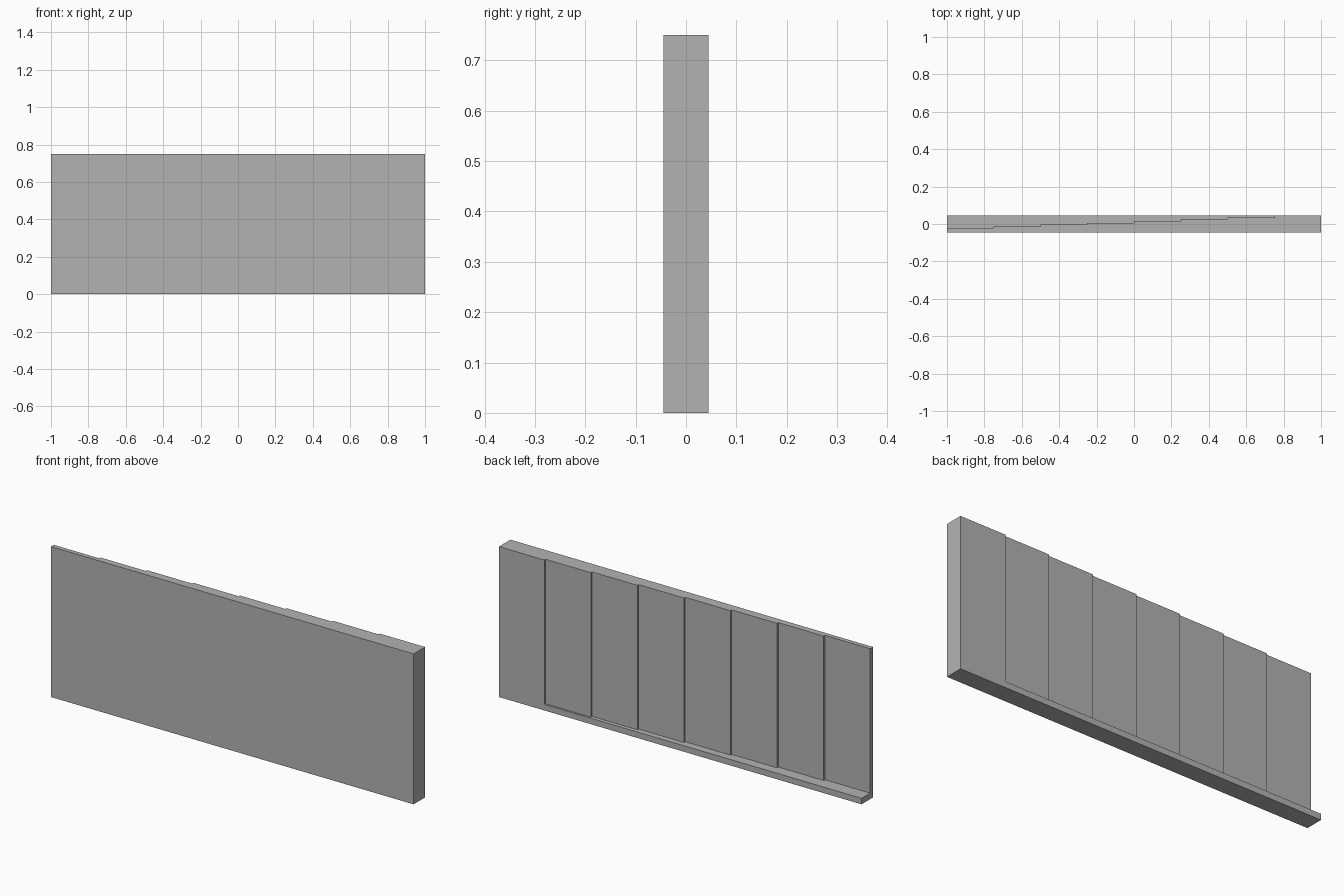
import bpy, bmesh

cube = bpy.data.objects.get("Cube")
if cube:
    bpy.data.objects.remove(cube, do_unlink=True)

HALF = 0.045          # half of the wall depth
HEIGHT = 0.75
LIP = 0.03            # height of the base ledge
PANELS = 8
THIN = 0.0225         # thickness of the thinnest panel

grey = bpy.data.materials.new("plain_grey")
grey.use_nodes = True
colour = (0.45, 0.45, 0.45, 1)
grey.diffuse_color = colour
grey.node_tree.nodes["Principled BSDF"].inputs["Base Color"].default_value = colour


def prism(name, outline, bottom, top):
    """Extrude a plan outline upwards into a solid."""
    bm = bmesh.new()
    face = bm.faces.new([bm.verts.new((x, y, bottom)) for x, y in outline])
    grown = bmesh.ops.extrude_face_region(bm, geom=[face])["geom"]
    verts = [v for v in grown if isinstance(v, bmesh.types.BMVert)]
    bmesh.ops.translate(bm, verts=verts, vec=(0, 0, top - bottom))
    bmesh.ops.recalc_face_normals(bm, faces=bm.faces)
    mesh = bpy.data.meshes.new(name)
    bm.to_mesh(mesh)
    bm.free()
    mesh.materials.append(grey)
    obj = bpy.data.objects.new(name, mesh)
    bpy.context.collection.objects.link(obj)
    return obj


# Full slab, including the base ledge
wall = prism("stepped_wall", [(-1, -HALF), (1, -HALF), (1, HALF), (-1, HALF)], 0, HEIGHT)

# Stepped recess behind the panels, above the ledge
width = 2 / PANELS
step = (2 * HALF - THIN) / (PANELS - 1)
stairs = [(-1.1, -HALF + THIN)]
for i in range(PANELS - 1):
    x = -1 + (i + 1) * width
    y = -HALF + THIN + i * step
    stairs += [(x, y), (x, y + step if i < PANELS - 2 else 2 * HALF)]
stairs.append((-1.1, 2 * HALF))
cutter = prism("recess_cutter", stairs, LIP, HEIGHT + 0.1)
cutter.hide_render = True

# Cut the recess and keep only the finished wall
cut = wall.modifiers.new("recess", 'BOOLEAN')
cut.operation = 'DIFFERENCE'
cut.solver = 'EXACT'
cut.object = cutter
bpy.context.view_layer.objects.active = wall
bpy.ops.object.modifier_apply(modifier=cut.name)
bpy.data.objects.remove(cutter, do_unlink=True)
